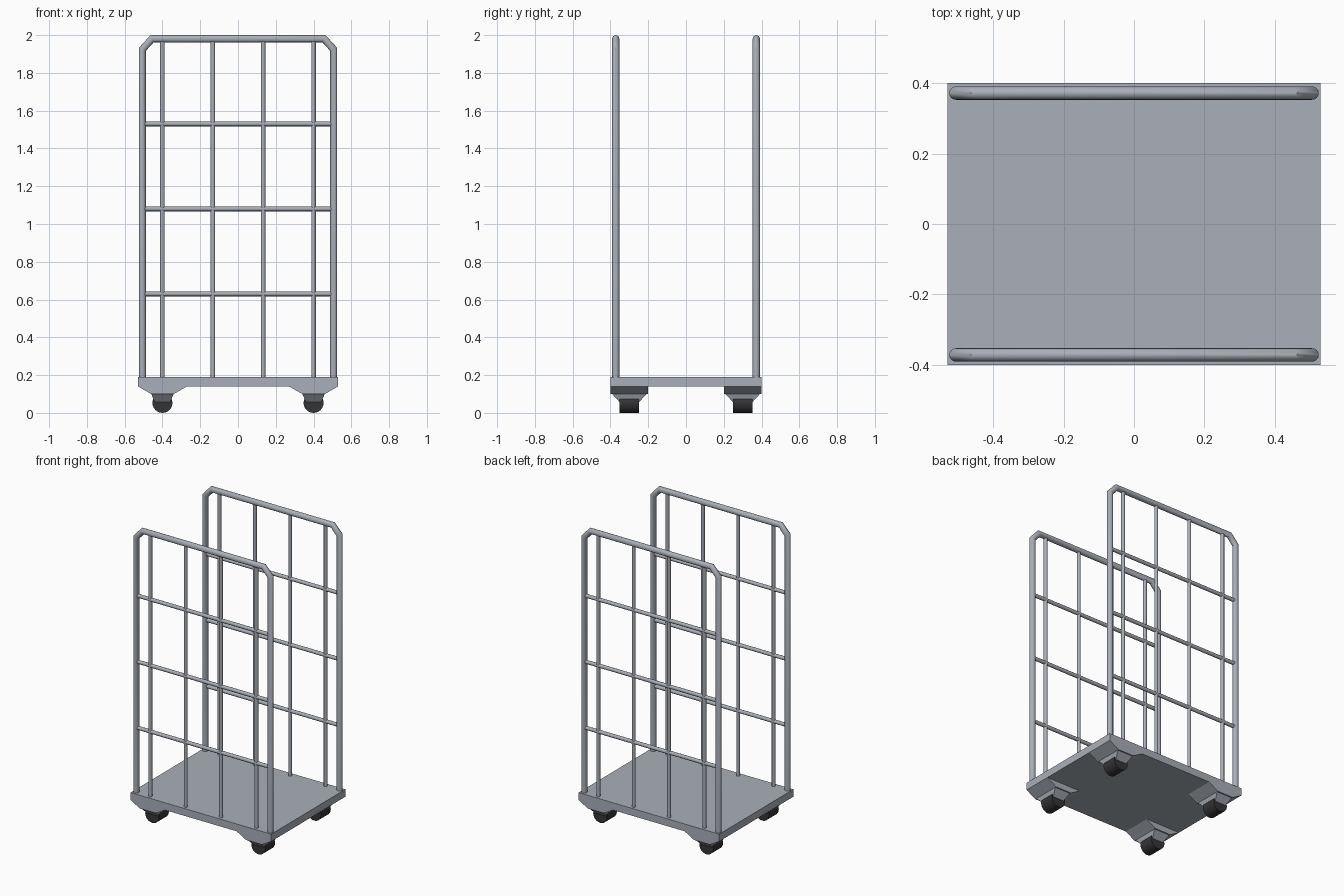
import bpy, bmesh, math
from mathutils import Vector

if "Cube" in bpy.data.objects:
    bpy.data.objects.remove(bpy.data.objects["Cube"])


def material(name, rgb):
    m = bpy.data.materials.new(name)
    m.diffuse_color = (*rgb, 1)
    m.use_nodes = True
    m.node_tree.nodes["Principled BSDF"].inputs["Base Color"].default_value = m.diffuse_color
    return m


STEEL = material("grey steel", (0.40, 0.43, 0.48))
RUBBER = material("dark rubber", (0.035, 0.035, 0.035))


def add(name, bm, mat, smooth=False):
    bmesh.ops.recalc_face_normals(bm, faces=bm.faces[:])
    me = bpy.data.meshes.new(name)
    bm.to_mesh(me)
    bm.free()
    me.materials.append(mat)
    ob = bpy.data.objects.new(name, me)
    bpy.context.collection.objects.link(ob)
    if smooth:
        bpy.ops.object.select_all(action='DESELECT')
        ob.select_set(True)
        bpy.context.view_layer.objects.active = ob
        bpy.ops.object.shade_smooth_by_angle(angle=math.radians(40))
    return ob


def skin(bm, rings):
    """Join rings of points into a closed solid."""
    rings = [[bm.verts.new(p) for p in r] for r in rings]
    n = len(rings[0])
    for a, b in zip(rings, rings[1:]):
        for i in range(n):
            j = (i + 1) % n
            bm.faces.new((a[i], a[j], b[j], b[i]))
    bm.faces.new(rings[0])
    bm.faces.new(rings[-1])


def tube(name, path, y, radius, sides=16):
    """Mitred round tube along an (x, z) path."""
    pts = [Vector(p) for p in path]
    rings = []
    for i, p in enumerate(pts):
        d0 = (p - pts[max(i - 1, 0)]).normalized()
        d1 = (pts[min(i + 1, len(pts) - 1)] - p).normalized()
        t = (d0 + d1).normalized()
        stretch = 1 / t.dot(d1 if d1.length else d0)
        side = Vector((t.y, -t.x)) * stretch
        ring = []
        for k in range(sides):
            a = 2 * math.pi * k / sides
            o = side * radius * math.cos(a)
            ring.append((p.x + o.x, y + radius * math.sin(a), p.y + o.y))
        rings.append(ring)
    bm = bmesh.new()
    skin(bm, rings)
    return add(name, bm, STEEL, True)


def prism(name, profile, y0, y1, mat, smooth=False):
    """Extrude an (x, z) profile along y."""
    bm = bmesh.new()
    skin(bm, [[(x, y, z) for x, z in profile] for y in (y0, y1)])
    return add(name, bm, mat, smooth)


# load platform
prism("platform", [(-.53, .14), (.53, .14), (.53, .19), (-.53, .19)], -.4, .4, STEEL)

# two side frames: outer tube, uprights and cross bars
for end, y in (("front", -.372), ("back", .372)):
    tube(end + "_frame", [(-.506, .18), (-.506, 1.925), (-.455, 1.981),
                          (.455, 1.981), (.506, 1.925), (.506, .18)], y, .019)
    for x in (-.4, -.133, .133, .4):
        tube(end + "_upright", [(x, .18), (x, 1.98)], y, .012, 12)
    for z in (.63, 1.08, 1.53):
        tube(end + "_cross_bar", [(-.495, z), (.495, z)], y, .0125, 12)

# four corner brackets with forks and wheels
for sx in (-1, 1):
    for sy in (-1, 1):
        cx, cy = sx * .4, sy * .3
        prism("corner_bracket", [(cx - sx * .13, .14), (cx - sx * .06, .10),
                                 (cx + sx * .06, .10), (cx + sx * .13, .14)],
              cy - .1, cy + .1, STEEL)
        # fork tapering from the bracket to the wheel hub
        bm = bmesh.new()
        skin(bm, [[(cx + hx * i, cy + hy * j, z) for i, j in
                   ((-1, -1), (1, -1), (1, 1), (-1, 1))]
                  for z, hx, hy in ((.102, .06, .093), (.055, .04, .05))])
        add("caster_fork", bm, STEEL)
        wheel = [(cx + .053 * math.cos(k * math.pi / 12),
                  .053 + .053 * math.sin(k * math.pi / 12)) for k in range(24)]
        prism("caster_wheel", wheel, cy - .052, cy + .052, RUBBER, True)
